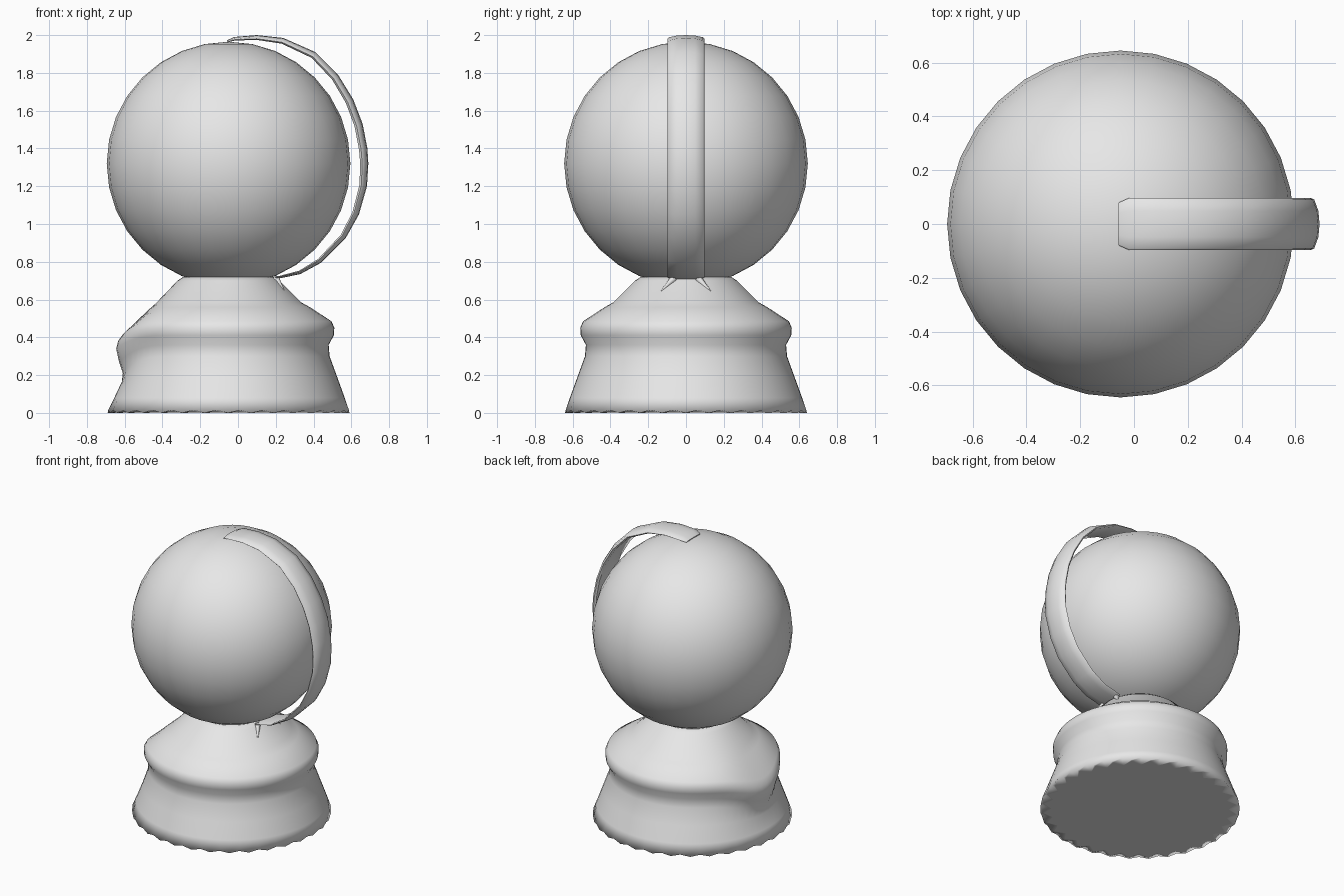
import bpy, bmesh, math
from mathutils import Vector

cube = bpy.data.objects.get("Cube")
if cube:
    bpy.data.objects.remove(cube, do_unlink=True)

grey = bpy.data.materials.new("light_grey")
grey.use_nodes = True
grey.diffuse_color = (0.8, 0.8, 0.8, 1)
grey.node_tree.nodes["Principled BSDF"].inputs["Base Color"].default_value = (0.8, 0.8, 0.8, 1)

CX = -0.05  # axis of the ball and the base


def finish(bm, name, angle=None):
    bmesh.ops.recalc_face_normals(bm, faces=bm.faces[:])
    mesh = bpy.data.meshes.new(name)
    bm.to_mesh(mesh)
    bm.free()
    mesh.materials.append(grey)
    obj = bpy.data.objects.new(name, mesh)
    bpy.context.collection.objects.link(obj)
    if angle:
        bpy.ops.object.select_all(action='DESELECT')
        obj.select_set(True)
        bpy.context.view_layer.objects.active = obj
        bpy.ops.object.shade_smooth_by_angle(angle=math.radians(angle))
    return obj


def loft(bm, rings):
    """Skin closed rings of points and return the vertex rings."""
    rows = [[bm.verts.new(p) for p in ring] for ring in rings]
    n = len(rows[0])
    for a, b in zip(rows, rows[1:]):
        for i in range(n):
            bm.faces.new((a[i], a[(i + 1) % n], b[(i + 1) % n], b[i])).smooth = True
    return rows


# Ball
bm = bmesh.new()
bmesh.ops.create_uvsphere(bm, u_segments=32, v_segments=16, radius=0.645)
bmesh.ops.translate(bm, verts=bm.verts[:], vec=(CX, 0, 1.32))
finish(bm, "ball", 60)

# Base: turned profile (radius, height), sagging on the -x side
normal = [(0.64, 0.012), (0.615, 0.08), (0.575, 0.19), (0.535, 0.30), (0.53, 0.36),
          (0.557, 0.41), (0.56, 0.45), (0.545, 0.485), (0.43, 0.56), (0.385, 0.585),
          (0.27, 0.70), (0.24, 0.72), (0.15, 0.72)]
sagged = [(0.64, 0.012), (0.605, 0.08), (0.565, 0.165), (0.56, 0.21), (0.58, 0.27),
          (0.595, 0.34), (0.585, 0.38), (0.56, 0.415), (0.43, 0.54), (0.385, 0.58),
          (0.27, 0.70), (0.24, 0.72), (0.15, 0.72)]
SEG = 64
bm = bmesh.new()
rings = [[], []]
for i in range(SEG):
    a = math.tau * i / SEG
    c, s = math.cos(a), math.sin(a)
    r = 0.57 if i % 2 else 0.62      # toothed edge of the underside
    rings[0].append((CX + r * c, r * s, 0.002))
    rings[1].append((CX + 0.64 * c, 0.64 * s, 0.015 if i % 2 else 0))
for (r0, z0), (r1, z1) in list(zip(normal, sagged))[1:]:
    ring = []
    for i in range(SEG):
        a = math.tau * i / SEG
        t = math.exp(-((a - math.pi) / 0.42) ** 2)
        r, z = r0 + (r1 - r0) * t, z0 + (z1 - z0) * t
        ring.append((CX + r * math.cos(a), r * math.sin(a), z))
    rings.append(ring)
rows = loft(bm, rings)
bm.faces.new(rows[0])
bm.faces.new(rows[-1])
finish(bm, "base")

# Strap: outer edge path (x, z) with a slightly crowned cross-section
path = [(-0.06, 1.972), (-0.02, 1.99), (0.1, 2.0), (0.24, 1.985), (0.41, 1.91),
        (0.53, 1.79), (0.61, 1.66), (0.66, 1.53), (0.685, 1.4), (0.69, 1.32),
        (0.683, 1.2), (0.64, 1.05), (0.57, 0.925), (0.44, 0.795), (0.33, 0.735), (0.2, 0.708)]
pts = [Vector((x, 0, z)) for x, z in path]
section = [(-1, 0.75), (-0.93, 0.45), (-0.5, 0.1), (0, 0), (0.5, 0.1),
           (0.93, 0.45), (1, 0.75), (0.9, 1), (0, 0.9), (-0.9, 1)]
rings = []
last = len(pts) - 1
for i, p in enumerate(pts):
    d = (pts[min(i + 1, last)] - pts[max(i - 1, 0)]).normalized()
    inward = Vector((-abs(d.z), 0, 0)) + Vector((0, 0, d.x))
    inward = Vector((d.z, 0, -d.x))
    thick = 0.012 + 0.033 * math.sin(math.pi * i / last)
    half = 0.08 if i == 0 else 0.097
    rings.append([p + inward * thick * depth + Vector((0, half * y, 0)) for y, depth in section])
bm = bmesh.new()
rows = loft(bm, rings)
bm.faces.new(rows[0])
bm.faces.new(rows[-1])
finish(bm, "strap", 50)

# Small pinched ridges on the neck beside the strap's lower end
for side, label in ((1, "back"), (-1, "front")):
    top, tip = Vector((0.2, side * 0.065, 0.71)), Vector((0.245, side * 0.13, 0.645))
    axis = tip - top
    bm = bmesh.new()
    bmesh.ops.create_cone(bm, segments=10, radius1=0.02, radius2=0.003,
                          depth=axis.length, cap_ends=True)
    bmesh.ops.rotate(bm, verts=bm.verts[:], matrix=axis.to_track_quat('Z', 'Y').to_matrix())
    bmesh.ops.translate(bm, verts=bm.verts[:], vec=(top + tip) / 2)
    finish(bm, "neck_ridge_" + label, 50)
